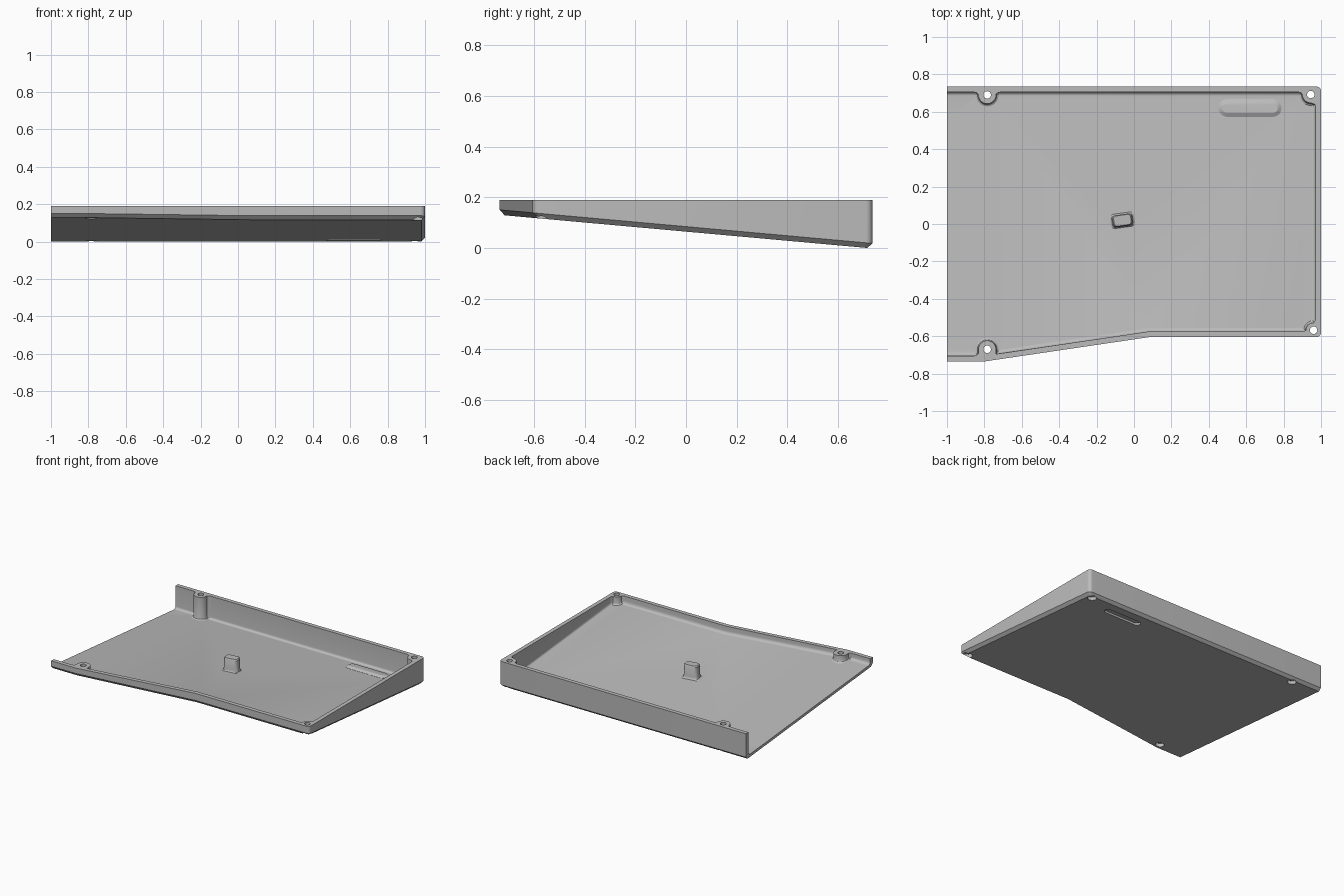
import bpy, bmesh
from math import sin, cos, pi, radians
from mathutils import Vector

cube = bpy.data.objects.get("Cube")
if cube:
    bpy.data.objects.remove(cube, do_unlink=True)

TOP, WALL, FLOOR, CHAMFER, FILLET = 0.19, 0.03, 0.02, 0.02, 0.02

grey = bpy.data.materials.new("plain_grey")
grey.use_nodes = True
colour = (0.5, 0.5, 0.5, 1)
grey.diffuse_color = colour
grey.node_tree.nodes["Principled BSDF"].inputs["Base Color"].default_value = colour


def underside(y):
    """Height of the sloping underside."""
    return 0.09 * (0.715 - y)


def solid(name, rows):
    """Closed solid from stacked loops with the same point count."""
    bm = bmesh.new()
    loops = [[bm.verts.new(p) for p in row] for row in rows]
    n = len(loops[0])
    for a, b in zip(loops, loops[1:]):
        for i in range(n):
            j = (i + 1) % n
            bm.faces.new((a[i], a[j], b[j], b[i]))
    bm.faces.new(loops[0])
    bm.faces.new(loops[-1])
    bmesh.ops.recalc_face_normals(bm, faces=bm.faces)
    mesh = bpy.data.meshes.new(name)
    bm.to_mesh(mesh)
    bm.free()
    mesh.materials.append(grey)
    ob = bpy.data.objects.new(name, mesh)
    bpy.context.collection.objects.link(ob)
    return ob


def combine(target, other, operation):
    """Apply a boolean and discard the helper."""
    other.hide_render = True
    mod = target.modifiers.new("combine", "BOOLEAN")
    mod.operation, mod.object, mod.solver = operation, other, "EXACT"
    bpy.context.view_layer.objects.active = target
    bpy.ops.object.modifier_apply(modifier=mod.name)
    bpy.data.objects.remove(other, do_unlink=True)


def outline(left, inset, radius):
    """Tray plan, inset from the edge, with the two right corners rounded."""
    path = [Vector(p) for p in ((left, 0.735), (1, 0.735), (1, -0.605),
                                (0.08, -0.605), (-0.8, -0.735), (left, -0.735))]
    dirs = [(b - a).normalized() for a, b in zip(path, path[1:])]
    norms = [Vector((d.y, -d.x)) for d in dirs]
    pts = []
    for i, p in enumerate(path):
        n1, n2 = norms[max(i - 1, 0)], norms[min(i, len(norms) - 1)]
        q = p + inset * (n1 + n2) / (1 + n1.dot(n2))
        if i in (1, 2):
            centre = q + radius * (n1 + n2)
            for k in range(7):
                t = k / 6 * pi / 2
                pts.append(centre - radius * (n1 * cos(t) + n2 * sin(t)))
        else:
            pts.append(q)
    return pts


def level(pts, z):
    return [(p.x, p.y, z) for p in pts]


def sloped(pts, lift):
    return [(p.x, p.y, underside(p.y) + lift) for p in pts]


def prism(name, centre, rings):
    """Stack of local loops: (points, scale, height, follow the slope)."""
    rows = []
    for pts, scale, z, follow in rings:
        world = [Vector(centre) + Vector(p) * scale for p in pts]
        rows.append(sloped(world, z) if follow else level(world, z))
    return solid(name, rows)


def arc(radius, start, end, steps=12, cx=0, cy=0):
    angles = [radians(start + (end - start) * k / steps) for k in range(steps + 1)]
    return [(cx + radius * cos(a), cy + radius * sin(a)) for a in angles]


def circle(radius):
    return arc(radius, 0, 345, 23)


def stadium(half, radius):
    return arc(radius, -90, 90, 12, half) + arc(radius, 90, 270, 12, -half)


def rounded_box(hx, hy, r, turn):
    pts = []
    for k, (sx, sy) in enumerate(((1, 1), (-1, 1), (-1, -1), (1, -1))):
        pts += arc(r, 90 * k, 90 * k + 90, 5, sx * (hx - r), sy * (hy - r))
    c, s = cos(turn), sin(turn)
    return [(x * c - y * s, x * s + y * c) for x, y in pts]


# Outer body: chamfered underside, upright walls
tray = solid("tray", [
    sloped(outline(-1, CHAMFER, 0.015), 0),
    sloped(outline(-1, 0, 0.025), CHAMFER),
    level(outline(-1, 0, 0.025), TOP),
])

# Cavity, open at the left end, with a filleted floor edge
rows = []
for k in range(6):
    a = k / 5 * pi / 2
    rows.append(sloped(outline(-1.2, WALL + FILLET * (1 - sin(a)), 0.012),
                       FLOOR + FILLET * (1 - cos(a))))
rows.append(level(outline(-1.2, WALL, 0.012), 0.3))
cavity = solid("cavity", rows)


# Screw bosses keep material inside the cavity
def wall_section(gap, side, r=0.047):
    """Half-round boss flaring into a wall; side is the inward y direction."""
    half = [(r, 0.012 - gap), (r + 0.01, 0.003 - gap),
            (r + 0.025, -gap), (r + 0.025, -gap - 0.03)]
    pts = arc(r, 0, 180, 16) + [(-x, y) for x, y in half] + half[::-1]
    return [(x, y * side) for x, y in pts]


def corner_section(gx, gy, side, r):
    """Quarter-round boss flaring into both walls of a right corner."""
    pts = [(-gx - 0.03, r + 0.02), (-gx, r + 0.02), (-gx + 0.004, r + 0.007)]
    pts += arc(r, 90, 0)
    pts += [(r + 0.007, -gy + 0.004), (r + 0.02, -gy),
            (r + 0.02, -gy - 0.03), (-gx - 0.03, -gy - 0.03)]
    return [(-x, y * side) for x, y in pts]


bosses = [
    ((-0.785, 0.69), wall_section(0.015, -1)),
    ((-0.785, -0.67), wall_section(0.035, 1)),
    ((0.945, 0.692), corner_section(0.025, 0.013, -1, 0.045)),
    ((0.96, -0.568), corner_section(0.01, 0.007, 1, 0.04)),
]
for centre, section in bosses:
    boss = prism("boss", centre, [
        (section, 1.35, FLOOR - 0.02, True), (section, 1.3, FLOOR, True),
        (section, 1.1, FLOOR + 0.006, True), (section, 1, FLOOR + 0.018, True),
        (section, 1, 0.4, False)])
    combine(cavity, boss, "DIFFERENCE")
combine(tray, cavity, "DIFFERENCE")

# Screw holes with counterbores underneath
for centre, _ in bosses:
    hole = circle(0.02)
    combine(tray, prism("hole", centre, [
        (hole, 1, -0.1, False), (hole, 1, 0.3, False)]), "DIFFERENCE")
    bore = circle(0.03)
    combine(tray, prism("counterbore", centre, [
        (bore, 1, -0.05, True), (bore, 1, 0.025, True)]), "DIFFERENCE")

# Central support post with a flared foot
post = rounded_box(0.052, 0.031, 0.018, radians(8))
combine(tray, prism("support_post", (-0.062, 0.02), [
    (post, 1.25, FLOOR - 0.01, True), (post, 1.25, FLOOR, True),
    (post, 1.08, FLOOR + 0.006, True), (post, 1, FLOOR + 0.018, True),
    (post, 1, 0.173, False), (post, 0.88, 0.18, False)]), "UNION")

# Raised pad on the floor and the foot recess below it
pad = (0.62, 0.62)
combine(tray, prism("foot_pad", pad, [
    (stadium(0.122, 0.047), 1, FLOOR - 0.01, True),
    (stadium(0.122, 0.047), 1, FLOOR + 0.001, True),
    (stadium(0.122, 0.027), 1, FLOOR + 0.013, True)]), "UNION")
recess = stadium(0.122, 0.027)
combine(tray, prism("foot_recess", pad, [
    (recess, 1, -0.05, True), (recess, 1, 0.015, True)]), "DIFFERENCE")

# Shading
bpy.ops.object.select_all(action="DESELECT")
tray.select_set(True)
bpy.context.view_layer.objects.active = tray
bpy.ops.object.shade_smooth_by_angle(angle=radians(30))
